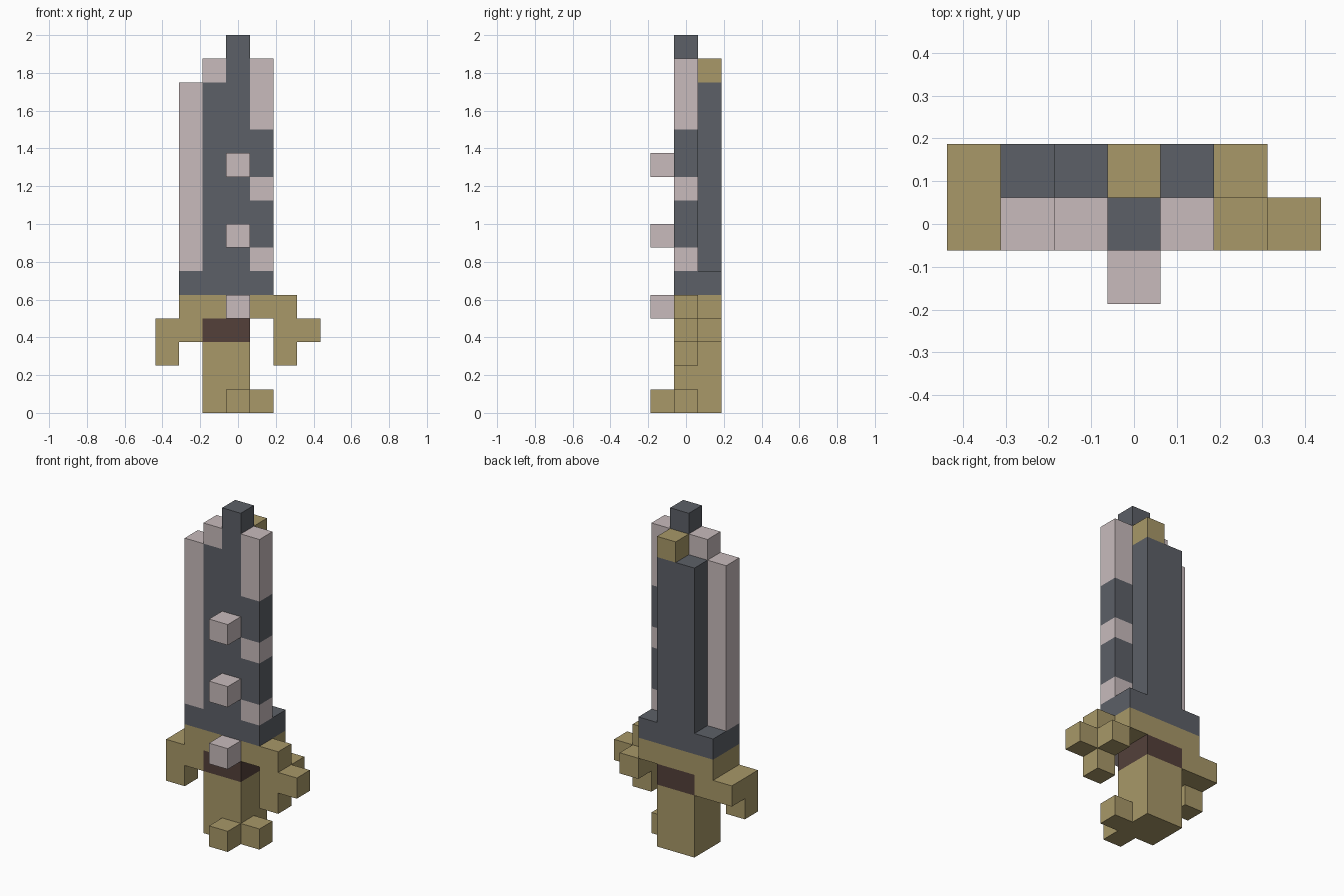
import bpy
import bmesh
from mathutils import Matrix, Vector

cube = bpy.data.objects.get("Cube")
if cube:
    bpy.data.objects.remove(cube, do_unlink=True)

CELL = 0.125
ORIGIN = Vector((-3.5, -1.5, 0))  # grid corner, in cells


def material(name, rgb):
    mat = bpy.data.materials.new(name)
    mat.use_nodes = True
    colour = (*rgb, 1)
    mat.diffuse_color = colour
    mat.node_tree.nodes["Principled BSDF"].inputs["Base Color"].default_value = colour
    return mat


STEEL = material("dark steel", (0.107, 0.117, 0.136))
EDGE = material("pale edge", (0.578, 0.497, 0.503))
GOLD = material("old gold", (0.392, 0.314, 0.138))
LEATHER = material("brown leather", (0.087, 0.051, 0.042))


def part(name, mat, *boxes):
    """Join blocks, each given as a low cell corner and a size in cells."""
    bm = bmesh.new()
    for corner, size in boxes:
        low, size = Vector(corner) + ORIGIN, Vector(size)
        place = Matrix.Translation((low + size / 2) * CELL)
        bmesh.ops.create_cube(bm, size=1, matrix=place @ Matrix.Diagonal((*(size * CELL), 1)))
    mesh = bpy.data.meshes.new(name)
    bm.to_mesh(mesh)
    bm.free()
    mesh.materials.append(mat)
    obj = bpy.data.objects.new(name, mesh)
    bpy.context.collection.objects.link(obj)


# Handle
part("grip", GOLD, ((2, 1, 0), (2, 2, 3)))
part("pommel_studs", GOLD, ((3, 0, 0), (1, 1, 1)), ((4, 1, 0), (1, 1, 1)))
part("collar", LEATHER, ((2, 1, 3), (2, 2, 1)))

# Guard with its two uneven arms
part("guard", GOLD, ((1, 1, 4), (4, 2, 1)))
part("guard_arm_right", GOLD, ((0, 1, 3), (2, 2, 1)), ((0, 1, 2), (1, 1, 1)))
part("guard_arm_left", GOLD, ((5, 1, 2), (1, 1, 3)),
     ((5, 2, 3), (1, 1, 1)), ((6, 1, 3), (1, 1, 1)))

# Blade core, tip and back knob
part("blade_base", STEEL, ((1, 1, 5), (4, 2, 1)))
part("blade_core", STEEL, ((2, 1, 6), (2, 2, 8)))
part("blade_tip", STEEL, ((3, 1, 14), (1, 1, 2)))
part("back_knob", GOLD, ((3, 2, 14), (1, 1, 1)))

# Cutting edges: one plain, one banded
part("edge_right", EDGE, ((1, 1, 6), (1, 1, 8)), ((2, 1, 14), (1, 1, 1)))
part("edge_left_pale", EDGE, *[((4, 1, z), (1, 1, h)) for z, h in ((6, 1), (9, 1), (12, 3))])
part("edge_left_dark", STEEL, *[((4, 1, z), (1, 1, 2)) for z in (7, 10)])

# Studs along the front
for i, z in enumerate((4, 7, 10)):
    part(f"front_stud_{i + 1}", EDGE, ((3, 0, z), (1, 1, 1)))
